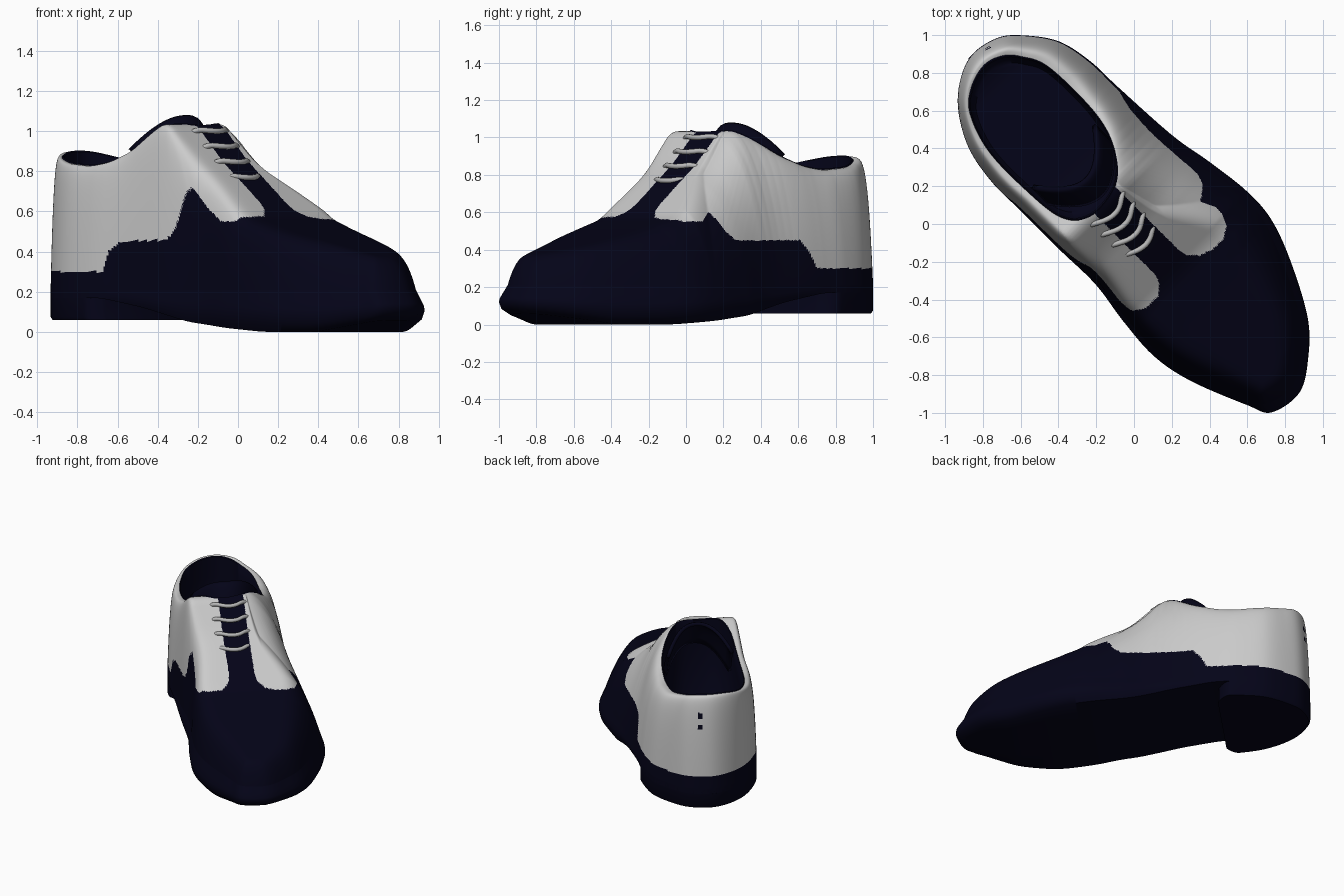
import bpy, math
from mathutils import Vector, kdtree, geometry

if "Cube" in bpy.data.objects:
    bpy.data.objects.remove(bpy.data.objects["Cube"], do_unlink=True)


def material(name, rgb, rough=0.6):
    m = bpy.data.materials.new(name)
    m.use_nodes = True
    m.diffuse_color = (*rgb, 1)
    bsdf = m.node_tree.nodes["Principled BSDF"]
    bsdf.inputs["Base Color"].default_value = (*rgb, 1)
    bsdf.inputs["Roughness"].default_value = rough
    return m


NAVY = material("navy leather", (0.0012, 0.0011, 0.009))
WHITE = material("white leather", (0.6, 0.6, 0.6))
LACE = material("lace grey", (0.48, 0.48, 0.48))
HALF = math.sqrt(0.5)


# The shoe is designed along u (heel to toe) and v (across), then turned
def world(u, v, z):
    return ((u + v) * HALF, (v - u) * HALF, z)


def lerp(points, t):
    if t <= points[0][0]:
        return points[0][1]
    for (a, p), (b, q) in zip(points, points[1:]):
        if t <= b:
            k = (t - a) / (b - a)
            return p + (q - p) * k
    return points[-1][1]


def smooth_lerp(points, t, r=0.05):
    return sum(lerp(points, t + r * k) for k in (-1, -0.5, 0, 0.5, 1)) / 5


def closed_curve(points, samples):
    """Even samples along a smooth closed curve through the points."""
    pts = [Vector(p) for p in points]
    n, dense = len(pts), []
    for i in range(n):
        a, b, c, d = (pts[(i + k) % n] for k in (-1, 0, 1, 2))
        for j in range(40):
            t = j / 40
            dense.append(0.5 * (2 * b + (c - a) * t + (2 * a - 5 * b + 4 * c - d) * t ** 2
                                + (3 * b - a - 3 * c + d) * t ** 3))
    dense.append(dense[0])
    dist = [0]
    for a, b in zip(dense, dense[1:]):
        dist.append(dist[-1] + (b - a).length)
    result, k = [], 0
    for i in range(samples):
        want = dist[-1] * i / samples
        while dist[k + 1] < want:
            k += 1
        f = (want - dist[k]) / max(dist[k + 1] - dist[k], 1e-9)
        result.append(dense[k].lerp(dense[k + 1], f))
    return result


def loft(name, rings, mats, closed=True, cap=False, rule=None):
    """Skin a list of rings given in u, v, z."""
    n = len(rings[0])
    verts = [p for ring in rings for p in ring]
    faces = []
    for r in range(len(rings) - 1):
        for i in range(n if closed else n - 1):
            j = (i + 1) % n
            faces.append((r * n + i, r * n + j, r * n + n + j, r * n + n + i))
    if cap:
        faces.append(tuple(range((len(rings) - 1) * n, len(rings) * n)))
    me = bpy.data.meshes.new(name)
    me.from_pydata([world(*p) for p in verts], [], faces)
    for m in mats:
        me.materials.append(m)
    if rule:
        for poly, f in zip(me.polygons, faces):
            poly.material_index = rule(*(sum(verts[i][k] for i in f) / len(f) for k in range(3)))
    ob = bpy.data.objects.new(name, me)
    bpy.context.collection.objects.link(ob)
    bpy.ops.object.select_all(action='DESELECT')
    ob.select_set(True)
    bpy.context.view_layer.objects.active = ob
    bpy.ops.object.shade_smooth_by_angle(angle=math.radians(50))
    return ob


# Plan shapes: sole outline and ankle opening, both starting at the heel
N = 480
outline = closed_curve([
    (-1.24, .03), (-1.21, .18), (-1.13, .283), (-.97, .4), (-.78, .445), (-.57, .453), (-.19, .475),
    (.05, .515), (.3, .545), (.5, .53), (.73, .445), (1, .3), (1.15, .155), (1.25, -.01),
    (1.22, -.19), (1.1, -.255), (.8, -.375), (.57, -.42), (.33, -.405), (.08, -.37),
    (-.19, -.375), (-.47, -.375), (-.69, -.375), (-.9, -.335), (-1.08, -.235), (-1.19, -.11)], N)
opening = closed_curve([
    (-1.157, .03), (-1.125, .134), (-1.05, .205), (-.9, .27), (-.55, .27), (-.34, .2), (-.21, .07),
    (-.19, -.13), (-.3, -.25), (-.57, -.28), (-.83, -.27), (-1.03, -.2), (-1.12, -.1)], 2000)

# Side profiles along u
crest = [(-1.17, .905), (-1.08, .87), (-.95, .84), (-.74, .825), (-.6, .845), (-.45, .9), (-.28, 1.01),
         (-.2, 1.05), (-.15, 1), (0, .85), (.15, .735), (.36, .57), (.6, .5), (.9, .425), (1.15, .36),
         (1.26, .33)]
full_outer = [(-1.2, 4), (-.7, 3), (-.3, .9), (.1, 1.7), (.4, 2.5), (1.2, 3.5)]
full_inner = [(-1.2, 4), (-.3, 4.5), (.3, 5), (1.2, 3.5)]
slope_width = [(-.25, .45), (0, .4), (.3, .27)]
underside = [(-.6, .17), (-.3, .12), (0, .05), (.3, .02), (.6, 0), (.9, 0), (1.25, .06)]
trim_outer = [(-.55, .3), (-.51, .38), (-.45, .45), (.05, .45), (.11, .5), (.16, .6), (.25, .55)]
trim_inner = [(-.58, .3), (-.54, .4), (-.47, .45), (-.14, .46), (-.08, .54), (-.03, .7), (.01, .715),
              (.11, .62), (.22, .55)]
tab_end = [(-.37, .22), (-.33, .32), (-.27, .36), (-.18, .36), (-.13, .32), (-.1, .25),
           (.05, .2), (.08, .31), (.13, .365), (.2, .39), (.28, .39), (.36, .34), (.42, .25)]
SEAM = .21


def inset(p, amount):
    """Shrink a plan point, fully at the forefoot and not at the heel."""
    k = amount * lerp([(-.6, 0), (.6, 1)], p.x)
    return Vector((p.x * (1 - k), p.y * (1 - 1.7 * k)))


# Upper: skin from the welt to the ankle opening
WELT = .042
base = [inset(p, WELT) for p in outline]
tree = kdtree.KDTree(N)
for i, p in enumerate(base):
    tree.insert((p.x, p.y, 0), i)
tree.balance()


def edge_distance(p):
    i = tree.find((p.x, p.y, 0))[1]
    best = 9
    for a, b in ((base[i - 1], base[i]), (base[i], base[(i + 1) % N])):
        foot, t = geometry.intersect_point_line(p, a, b)
        best = min(best, (p - a.lerp(b, min(1, max(0, t)))).length)
    return best


rim = []
for i in range(N):
    f = i / N
    g = .5 * (1 - abs(1 - 2 * f) ** 1.6)
    rim.append(opening[round((g if f <= .5 else 1 - g) * 2000) % 2000])
reach = [edge_distance(p) for p in rim]


def upper_point(i, s):
    p = base[i].lerp(rim[i], s)
    # The outer side slopes in gently at the waist, the inner side is steep
    limit = lerp([(0, .27), (.15, lerp(slope_width, p.x))], p.y)
    width = min(reach[i], limit) * lerp([(.5, 1), (1.05, .55)], p.x)
    x = min(1, edge_distance(p) / width) if s < 1 else 1
    q = lerp([(-.1, smooth_lerp(full_inner, p.x, .1)), (.1, smooth_lerp(full_outer, p.x, .1))], p.y)
    return (p.x, p.y, SEAM + (smooth_lerp(crest, p.x, .04) - SEAM) * (1 - (1 - x) ** q))


def upper_colour(u, v, z):
    # Two small dark marks at the back
    if u < -1.1 and abs(v - .11) < .014 and (.735 < z < .78 or .66 < z < .69):
        return 0
    # Tongue gap between the lace tabs
    if u > -.25 and -.11 < v < .07:
        return 0
    return int(u < lerp(tab_end, v) and z > lerp(trim_outer if v > 0 else trim_inner, u))


ROWS = 130
loft("upper", [[upper_point(i, (r / ROWS) ** 1.3) for i in range(N)] for r in range(ROWS + 1)],
     [NAVY, WHITE], rule=upper_colour)

# Lining: dark inner wall and footbed
edge = [upper_point(i, 1) for i in range(N)]
mid_u = -.66


def lining_ring(k, drop=0, floor=None):
    return [(mid_u + (u - mid_u) * k, v * k, z + drop if floor is None else floor) for u, v, z in edge]


loft("lining", [lining_ring(1), lining_ring(.985, .006), lining_ring(.97),
                lining_ring(.975, -.15), lining_ring(.975, floor=.32),
                lining_ring(.9, floor=.28)], [NAVY], cap=True)

# Tongue: arched band rising behind the laces
tongue_rings = []
for rise in range(7):
    t = rise / 6
    tongue_rings.append([(-.22 - .13 * t - .17 * w * w, -.01 + .24 * w,
                          .88 + .2 * math.sin(t * math.pi / 2) - .17 * abs(w) ** 2.5)
                         for w in (k / 10 for k in range(-10, 11))])
tongue = loft("tongue", tongue_rings, [NAVY], closed=False)
thick = tongue.modifiers.new("thickness", 'SOLIDIFY')
thick.thickness = .025


# Sole: bulging welt with a curved underside
def sole_ring(amount, height, squeeze=1):
    ring = []
    for p in outline:
        q = inset(p, amount)
        b = smooth_lerp(underside, p.x)
        ring.append((q.x, q.y * squeeze, b + (SEAM - b) * height))
    return ring


loft("sole", [sole_ring(WELT, 1), sole_ring(.02, .75), sole_ring(.003, .55), sole_ring(0, .42),
              sole_ring(.012, .2), sole_ring(.055, 0), sole_ring(.055, 0, .5), sole_ring(.055, 0, 0)],
     [NAVY])

# Heel block: rear part of the outline with rounded front corners
heel = []
for p in outline[N // 2:] + outline[:N // 2]:
    if p.x < -.62:
        heel.append((p.x, p.y * (1 - .25 * max(0, (p.x + .72) / .1) ** 2)))
loft("heel", [[(u, v, SEAM) for u, v in heel], [(u, v, .075) for u, v in heel],
              [(u * .99, v * .985, .06) for u, v in heel]], [NAVY], cap=True)

# Laces: four bowed cords across the gap
for n in range(4):
    u = -.17 + .077 * n
    z = 1 - .077 * n
    curve = bpy.data.curves.new("lace", 'CURVE')
    curve.dimensions = '3D'
    curve.bevel_depth = .014
    curve.bevel_resolution = 3
    curve.use_fill_caps = True
    spline = curve.splines.new('NURBS')
    path = [(0, -.18, -.02), (.02, -.15, .01), (.06, -.07, 0), (.06, 0, 0), (.02, .06, .01), (0, .09, -.01)]
    spline.points.add(len(path) - 1)
    for point, (du, v, dz) in zip(spline.points, path):
        point.co = (*world(u + du, v, z + dz), 1)
    spline.use_endpoint_u = True
    spline.order_u = 3
    curve.materials.append(LACE)
    bpy.context.collection.objects.link(bpy.data.objects.new(f"lace_{n + 1}", curve))
